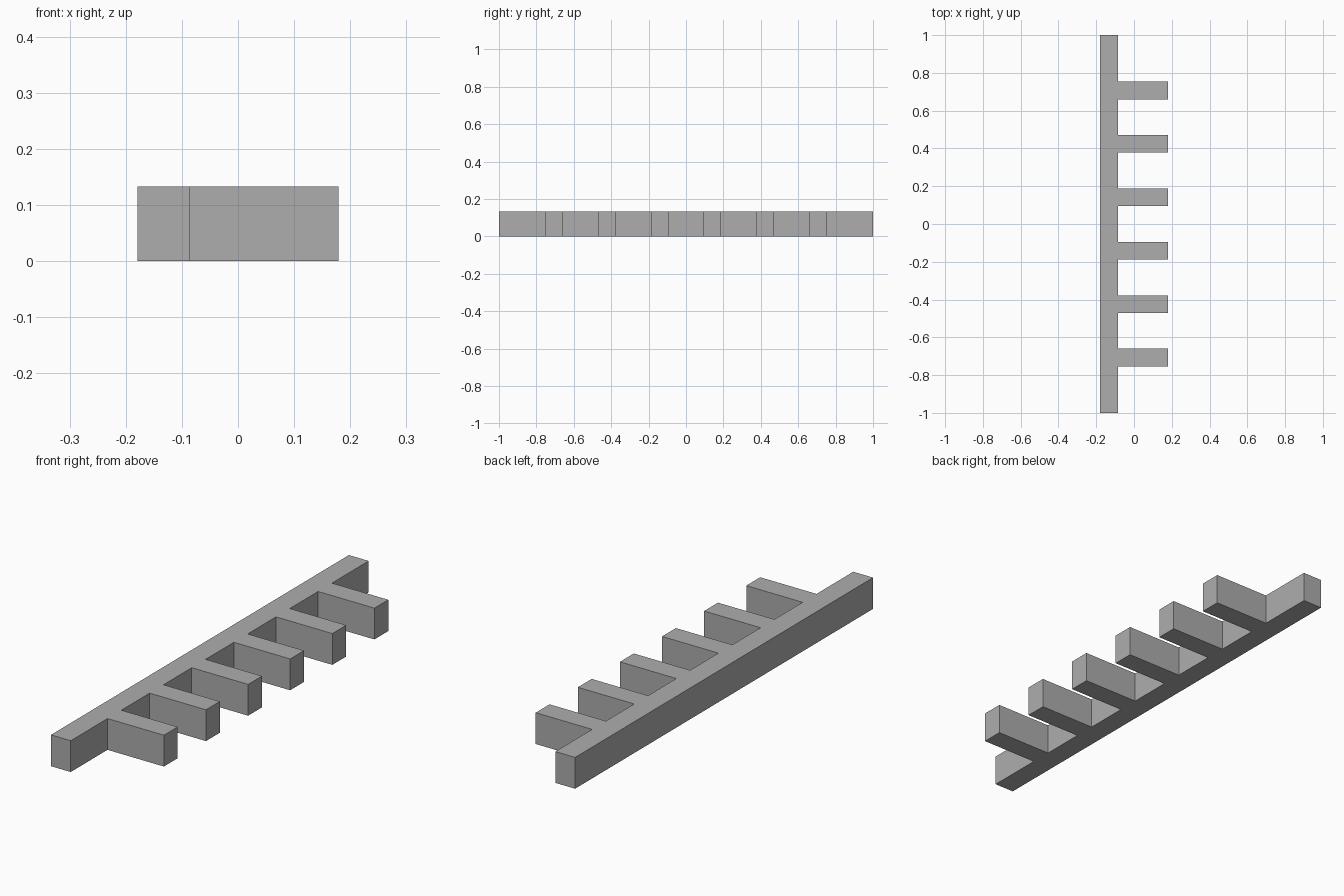
import bpy
import bmesh

cube = bpy.data.objects.get("Cube")
if cube:
    bpy.data.objects.remove(cube, do_unlink=True)

# Main dimensions
HALF_X, HALF_Y, HEIGHT = 0.179, 1.0, 0.133
SPINE_EDGE = -0.086
TEETH, PITCH, TOOTH_WIDTH = 6, 0.2827, 0.093

# Plain grey material
grey = bpy.data.materials.new("plain grey")
grey.use_nodes = True
colour = (0.42, 0.42, 0.42, 1)
grey.diffuse_color = colour
grey.node_tree.nodes["Principled BSDF"].inputs["Base Color"].default_value = colour

# Comb outline: straight spine on the right, teeth reaching left
outline = [(-HALF_X, HALF_Y), (-HALF_X, -HALF_Y), (SPINE_EDGE, -HALF_Y)]
for i in range(TEETH):
    centre = (i - (TEETH - 1) / 2) * PITCH
    low, high = centre - TOOTH_WIDTH / 2, centre + TOOTH_WIDTH / 2
    outline += [(SPINE_EDGE, low), (HALF_X, low), (HALF_X, high), (SPINE_EDGE, high)]
outline.append((SPINE_EDGE, HALF_Y))

# Extrude the outline into one solid
bm = bmesh.new()
base = bm.faces.new([bm.verts.new((x, y, 0)) for x, y in outline])
extruded = bmesh.ops.extrude_face_region(bm, geom=[base], use_keep_orig=True)
top = [v for v in extruded["geom"] if isinstance(v, bmesh.types.BMVert)]
bmesh.ops.translate(bm, verts=top, vec=(0, 0, HEIGHT))
bmesh.ops.recalc_face_normals(bm, faces=bm.faces)

mesh = bpy.data.meshes.new("toothed_bar")
bm.to_mesh(mesh)
bm.free()
mesh.materials.append(grey)
bpy.context.collection.objects.link(bpy.data.objects.new("toothed_bar", mesh))
